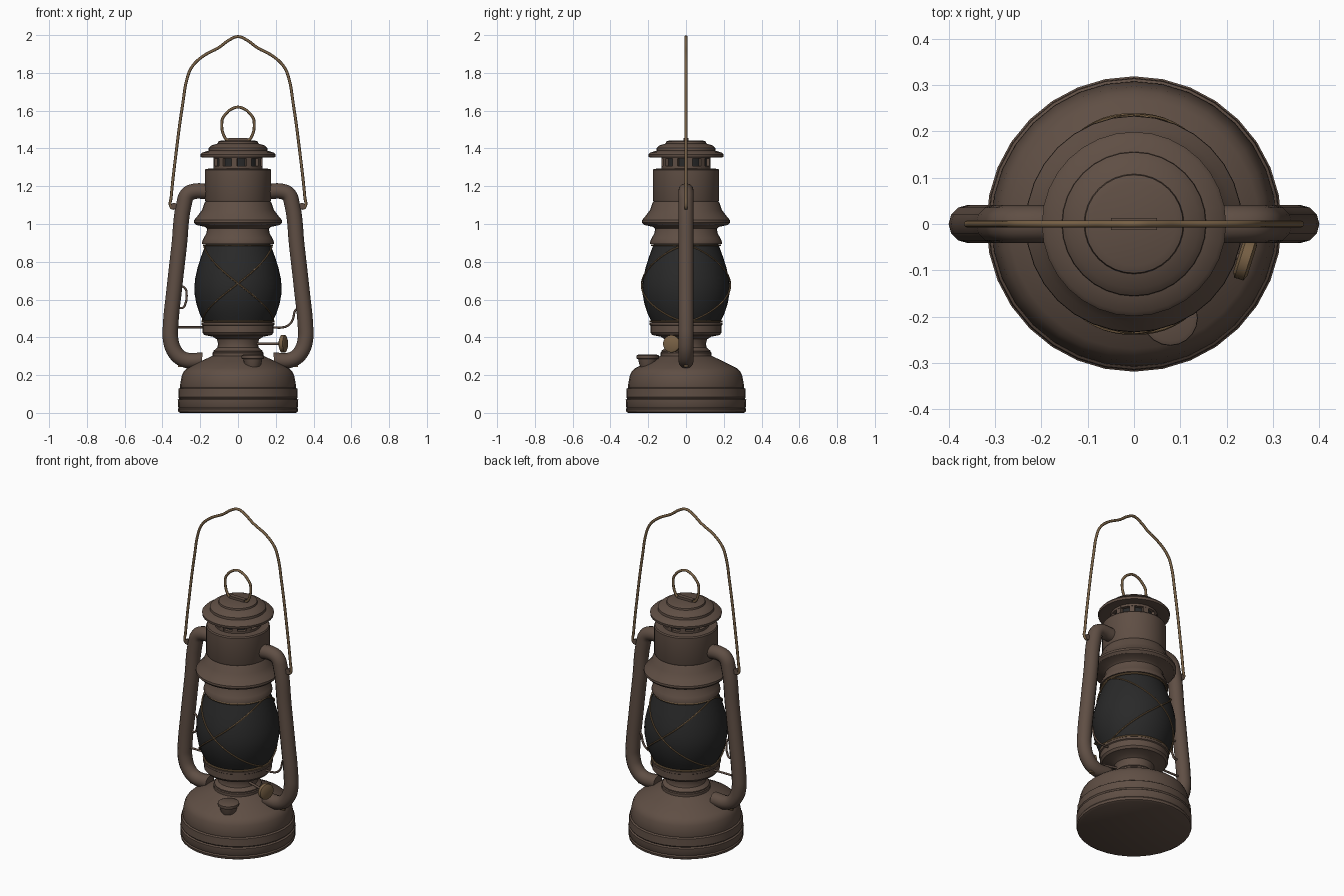
import bpy, bmesh, math
from mathutils import Vector, Matrix

if "Cube" in bpy.data.objects:
    bpy.data.objects.remove(bpy.data.objects["Cube"])


def material(name, rgb):
    m = bpy.data.materials.new(name)
    m.diffuse_color = (*rgb, 1)
    m.use_nodes = True
    m.node_tree.nodes["Principled BSDF"].inputs["Base Color"].default_value = m.diffuse_color
    return m


BROWN = material("aged_brown_metal", (0.115, 0.077, 0.058))
DARK = material("sooty_glass", (0.022, 0.022, 0.022))
BRASS = material("dull_brass", (0.19, 0.12, 0.06))


def finish(name, me, mat, angle=32):
    bm = bmesh.new()
    bm.from_mesh(me)
    bmesh.ops.recalc_face_normals(bm, faces=bm.faces)
    bm.to_mesh(me)
    bm.free()
    me.materials.clear()
    me.materials.append(mat)
    me.shade_smooth()
    me.set_sharp_from_angle(angle=math.radians(angle))
    ob = bpy.data.objects.new(name, me)
    bpy.context.collection.objects.link(ob)
    return ob


def lathe(name, profile, mat, seg=32, matrix=None):
    """Spin (radius, height) points around z and cap both ends."""
    verts = [(r * math.cos(2 * math.pi * j / seg), r * math.sin(2 * math.pi * j / seg), z)
             for r, z in profile for j in range(seg)]
    n = len(profile)
    faces = [(i * seg + j, i * seg + (j + 1) % seg, (i + 1) * seg + (j + 1) % seg, (i + 1) * seg + j)
             for i in range(n - 1) for j in range(seg)]
    faces.append(tuple(reversed(range(seg))))
    faces.append(tuple(range((n - 1) * seg, n * seg)))
    me = bpy.data.meshes.new(name)
    me.from_pydata(verts, [], faces)
    if matrix:
        me.transform(matrix)
    return finish(name, me, mat)


def tube(name, pts, radius, mat, closed=False, res=6, sides=2):
    """Round wire or pipe through the points."""
    cu = bpy.data.curves.new(name, 'CURVE')
    cu.dimensions = '3D'
    cu.bevel_depth = radius
    cu.bevel_resolution = sides
    cu.resolution_u = res
    cu.use_fill_caps = True
    sp = cu.splines.new('BEZIER')
    sp.bezier_points.add(len(pts) - 1)
    sp.use_cyclic_u = closed
    for bp, p in zip(sp.bezier_points, pts):
        bp.co = p
        bp.handle_left_type = bp.handle_right_type = 'AUTO'
    tmp = bpy.data.objects.new(name + "_path", cu)
    bpy.context.collection.objects.link(tmp)
    bpy.context.view_layer.update()
    me = bpy.data.meshes.new_from_object(tmp.evaluated_get(bpy.context.evaluated_depsgraph_get()))
    bpy.data.objects.remove(tmp)
    return finish(name, me, mat, 50)


def box(name, size, matrix, mat):
    me = bpy.data.meshes.new(name)
    bm = bmesh.new()
    bmesh.ops.create_cube(bm, size=1, matrix=matrix @ Matrix.Diagonal((*size, 1)))
    bm.to_mesh(me)
    bm.free()
    return finish(name, me, mat)


def xz(pts, side=1):
    return [(side * x, 0, z) for x, z in pts]


# fuel tank with rolled bands
lathe("fuel_tank", [(.305, 0), (.316, .006), (.319, .02), (.314, .027), (.318, .034), (.319, .07),
                    (.311, .076), (.316, .083), (.314, .128), (.306, .134), (.308, .142), (.297, .2),
                    (.287, .22), (.27, .236), (.2, .272), (.135, .302), (.135, .318), (.12, .33)], BROWN)

# burner neck and globe collar
lathe("burner", [(.13, .318), (.13, .328), (.11, .345), (.105, .365), (.112, .39), (.135, .404),
                 (.178, .412), (.188, .425), (.188, .462), (.194, .466), (.194, .478), (.17, .482)], BROWN)

# glass globe
GLOBE = [(.178, .475), (.203, .525), (.220, .575), (.229, .625), (.231, .665), (.227, .71),
         (.215, .765), (.198, .82), (.180, .87), (.168, .905)]
lathe("globe", GLOBE, DARK)

# chimney: globe seat, flared skirt and upper drum
lathe("chimney", [(.165, .893), (.19, .895), (.19, .906), (.182, .925), (.168, .95), (.163, .975),
                  (.175, .985), (.222, .995), (.234, 1.008), (.233, 1.02), (.212, 1.045), (.19, 1.075),
                  (.178, 1.11), (.172, 1.118), (.176, 1.127), (.176, 1.285), (.171, 1.292), (.12, 1.294)], BROWN)

# vent: dark core behind a ring of posts
lathe("vent_core", [(.112, 1.285), (.112, 1.375)], DARK)
lathe("vent_lower_ring", [(.130, 1.288), (.130, 1.306), (.114, 1.307)], BROWN)
lathe("vent_upper_ring", [(.114, 1.347), (.130, 1.348), (.130, 1.365)], BROWN)
for k in range(10):
    rot = Matrix.Rotation(2 * math.pi * (k + .25) / 10, 4, 'Z')
    box("vent_post", (.018, .03, .07), rot @ Matrix.Translation((.12, 0, 1.327)), BROWN)

# stepped hood
lathe("hood", [(.13, 1.362), (.185, 1.352), (.197, 1.354), (.199, 1.368), (.19, 1.378), (.156, 1.388),
               (.155, 1.402), (.14, 1.416), (.108, 1.426), (.106, 1.436), (.09, 1.442)], BROWN)

# hood lifting loop and its clip
tube("hood_loop", xz([(-.055, 1.445), (-.068, 1.455), (-.085, 1.545), (-.075, 1.57), (-.02, 1.615),
                      (.02, 1.615), (.075, 1.57), (.085, 1.545), (.068, 1.455), (.055, 1.445)]),
     .0075, BRASS, closed=True, res=4)
box("loop_clip", (.1, .026, .02), Matrix.Translation((0, 0, 1.446)), BROWN)

# side air tubes, bail ears and lower tabs
for s, side in ((-1, "left"), (1, "right")):
    tube(side + "_air_tube", xz([(.16, 1.172), (.235, 1.172), (.268, 1.155), (.285, 1.11), (.312, .88),
                                 (.338, .65), (.357, .46), (.357, .39), (.332, .32), (.285, .282),
                                 (.19, .278)], s), .041, BROWN, res=5, sides=4)
    lathe(side + "_bail_ear", [(.017, -.008), (.017, .008)], BROWN, 12,
          Matrix.Translation((s * .338, 0, 1.095)) @ Matrix.Rotation(math.pi / 2, 4, 'X'))
    box(side + "_tube_tab", (.035, .02, .02), Matrix.Translation((s * .3, 0, .252)), BRASS)

# carrying bail
half = [(.325, 1.105), (.342, 1.083), (.357, 1.095), (.354, 1.14), (.331, 1.35), (.292, 1.64),
        (.268, 1.775), (.245, 1.83), (.19, 1.885), (.1, 1.935), (.045, 1.975)]
tube("carrying_bail", xz(half, -1) + [(0, 0, 1.992)] + xz(half[::-1]), .0078, BRASS, res=5)


# globe guard wires: crossing pairs in front and back
def globe_radius(z):
    for (r0, z0), (r1, z1) in zip(GLOBE, GLOBE[1:]):
        if z <= z1:
            return r0 + (r1 - r0) * (z - z0) / (z1 - z0)
    return GLOBE[-1][0]


for face, name in ((-math.pi / 2, "front"), (math.pi / 2, "back")):
    for s in (-1, 1):
        pts = []
        for i in range(17):
            t = (i - 8) / 8
            a = face + t * math.radians(84)
            z = .685 + s * .2 * (.6 * math.sin(t * math.pi / 2) + .4 * t)
            r = globe_radius(z) + .005
            pts.append((r * math.cos(a), r * math.sin(a), z))
        tube(name + "_guard_wire", pts, .0045, BRASS, res=2, sides=1)

# guard rings at globe top and bottom
for r, z in ((.181, .888), (.189, .485)):
    tube("guard_ring", [(r * math.cos(k * math.pi / 8), r * math.sin(k * math.pi / 8), z) for k in range(16)],
         .0055, BRASS, closed=True, res=2, sides=1)

# globe lift lever wires
tube("lever_left", xz([(-.34, .453), (-.26, .453), (-.18, .453)]), .006, BROWN, res=2)
tube("lever_right", xz([(.18, .453), (.24, .453), (.272, .468), (.292, .5), (.302, .54), (.33, .56)]),
     .006, BROWN, res=3)
tube("lever_finger_loop", xz([(-.325, .565), (-.295, .555), (-.278, .58), (-.272, .62), (-.28, .66),
                              (-.3, .67), (-.325, .66)]), .006, BROWN, res=3)

# filler neck and cap
lathe("filler_cap", [(.035, .235), (.045, .26), (.05, .284), (.058, .287), (.06, .294), (.059, .304), (.05, .308)],
      BROWN, 20, Matrix.Translation((.078, -.203, 0)))

# wick shaft and knob
shaft = Vector((.95, -.3, 0)).normalized()
tube("wick_shaft", [(.08, -.025, .366), Vector((.235, -.074, .366))], .007, BROWN, res=1)
lathe("wick_knob", [(.034, -.016), (.046, -.01), (.046, .01), (.034, .016)], BRASS, 20,
      Matrix.Translation((.24, -.075, .366)) @ shaft.to_track_quat('Z', 'Y').to_matrix().to_4x4())
